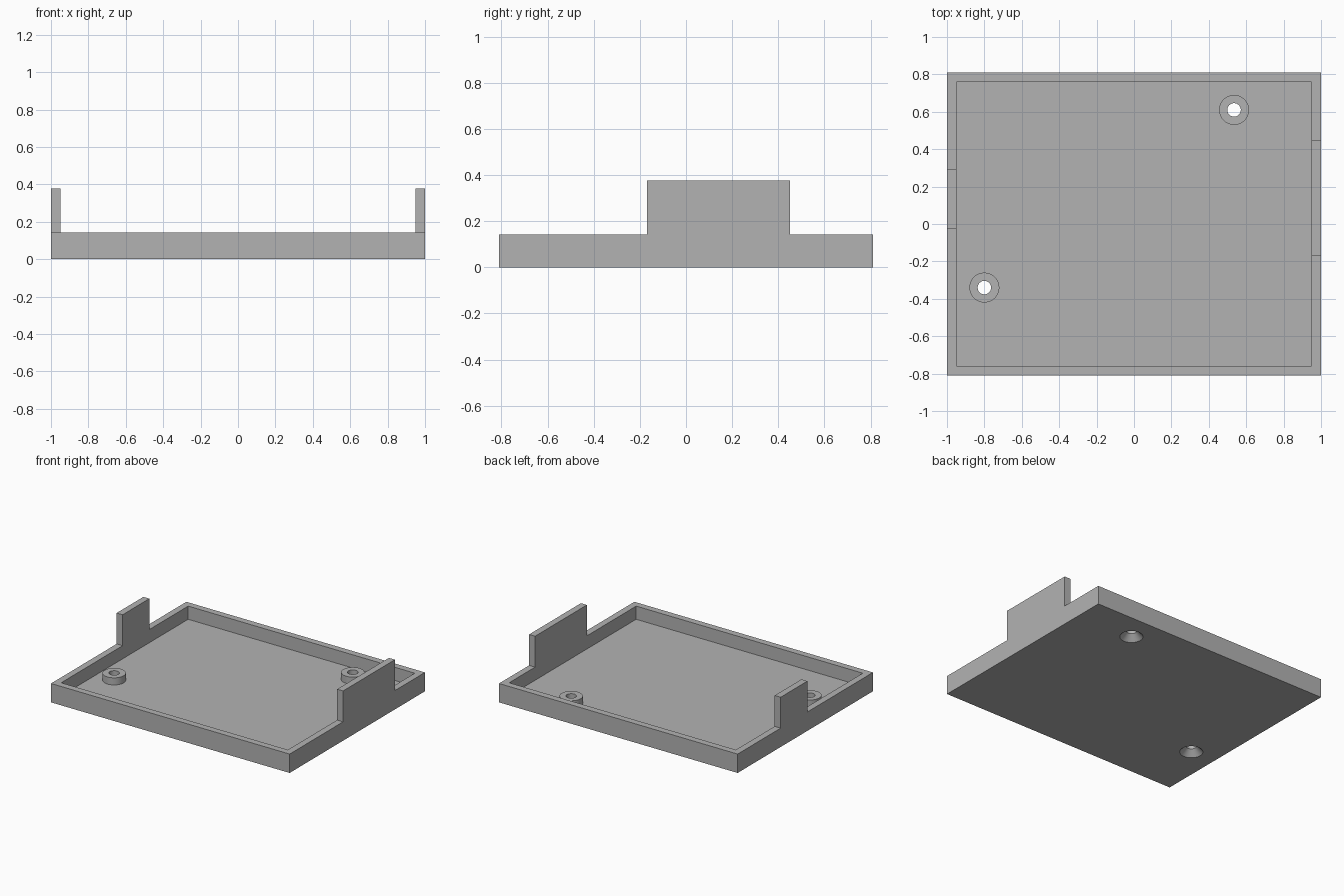
import bpy
import bmesh
from math import radians

old = bpy.data.objects.get("Cube")
if old:
    bpy.data.objects.remove(old, do_unlink=True)

HALF_X, HALF_Y = 1.0, 0.81
WALL, RIM, FLOOR = 0.05, 0.143, 0.043
TAB_TOP, BOSS_TOP = 0.377, 0.097
BOSS_R, HOLE_R, SINK_DEPTH = 0.08, 0.036, 0.045
SCREWS = [(-0.8, -0.34), (0.535, 0.61)]

grey = bpy.data.materials.new("plain grey")
grey.use_nodes = True
grey.diffuse_color = (0.45, 0.45, 0.45, 1)
grey.node_tree.nodes["Principled BSDF"].inputs["Base Color"].default_value = grey.diffuse_color


def finish(bm, name):
    bmesh.ops.recalc_face_normals(bm, faces=bm.faces)
    mesh = bpy.data.meshes.new(name)
    bm.to_mesh(mesh)
    bm.free()
    mesh.materials.append(grey)
    obj = bpy.data.objects.new(name, mesh)
    bpy.context.collection.objects.link(obj)
    return obj


def box(name, low, high):
    bm = bmesh.new()
    bmesh.ops.create_cube(bm, size=1)
    for v in bm.verts:
        v.co = [a + (c + 0.5) * (b - a) for a, b, c in zip(low, high, v.co)]
    return finish(bm, name)


def cone(name, centre, z0, z1, r0, r1):
    bm = bmesh.new()
    bmesh.ops.create_cone(bm, cap_ends=True, segments=48, radius1=r0, radius2=r1, depth=z1 - z0)
    bmesh.ops.translate(bm, verts=bm.verts, vec=(*centre, (z0 + z1) / 2))
    return finish(bm, name)


def combine(target, tool, operation):
    mod = target.modifiers.new(operation.lower(), 'BOOLEAN')
    mod.operation, mod.solver, mod.object = operation, 'EXACT', tool
    bpy.context.view_layer.objects.active = target
    bpy.ops.object.modifier_apply(modifier=mod.name)
    bpy.data.objects.remove(tool, do_unlink=True)


# Shallow tray with an open top
tray = box("tray", (-HALF_X, -HALF_Y, 0), (HALF_X, HALF_Y, RIM))
cavity = box("cavity", (WALL - HALF_X, WALL - HALF_Y, FLOOR),
             (HALF_X - WALL, HALF_Y - WALL, RIM + 0.1))
combine(tray, cavity, 'DIFFERENCE')

# Screw bosses with through holes, countersunk from below
for spot in SCREWS:
    combine(tray, cone("boss", spot, FLOOR / 2, BOSS_TOP, BOSS_R, BOSS_R), 'UNION')
    combine(tray, cone("hole", spot, -0.1, RIM, HOLE_R, HOLE_R), 'DIFFERENCE')
    slope = (BOSS_R - HOLE_R) / SINK_DEPTH
    extra = 0.01
    combine(tray, cone("countersink", spot, -extra, SINK_DEPTH,
                       BOSS_R + slope * extra, HOLE_R), 'DIFFERENCE')

# Upright side tabs, flush with the outer walls
combine(tray, box("left_tab", (HALF_X - WALL, -0.17, FLOOR), (HALF_X, 0.45, TAB_TOP)), 'UNION')
combine(tray, box("right_tab", (-HALF_X, -0.025, FLOOR), (WALL - HALF_X, 0.295, TAB_TOP)), 'UNION')

# Smooth the round parts, keep the edges sharp
bpy.ops.object.select_all(action='DESELECT')
tray.select_set(True)
bpy.context.view_layer.objects.active = tray
bpy.ops.object.shade_smooth_by_angle(angle=radians(30))
